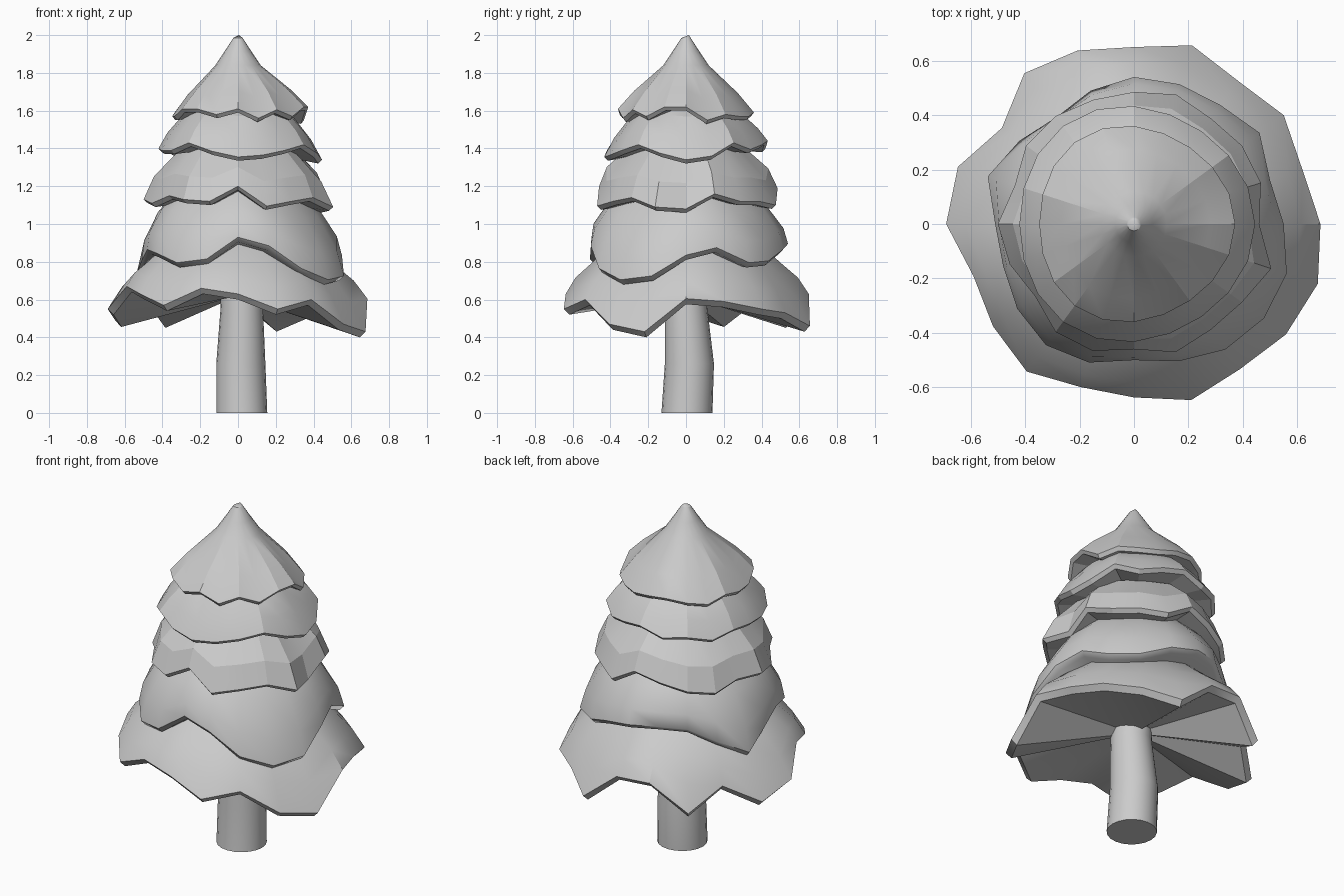
import bpy, bmesh, math
from math import cos, sin, pi, radians


def loft(name, rings, smooth, bottom=None, apex=None):
    """Skin stacked rings (top to bottom); ends close to a point or a cap."""
    bm = bmesh.new()
    loops = [[bm.verts.new(p) for p in ring] for ring in rings]
    n = len(loops[0])
    for a, b in zip(loops, loops[1:]):
        for i in range(n):
            j = (i + 1) % n
            bm.faces.new((a[i], b[i], b[j], a[j]))
    for loop, tip in ((loops[0], apex), (loops[-1], bottom)):
        if tip is None:
            bm.faces.new(loop)
        else:
            t = bm.verts.new(tip)
            for i in range(n):
                bm.faces.new((loop[i], loop[(i + 1) % n], t))
    bmesh.ops.recalc_face_normals(bm, faces=bm.faces)
    me = bpy.data.meshes.new(name)
    bm.to_mesh(me)
    bm.free()
    ob = bpy.data.objects.new(name, me)
    bpy.context.collection.objects.link(ob)
    bpy.ops.object.select_all(action='DESELECT')
    ob.select_set(True)
    bpy.context.view_layer.objects.active = ob
    bpy.ops.object.shade_smooth_by_angle(angle=radians(smooth))
    return ob


def tier(name, profile, radii, lows, smooth, apex, under, lip=0.02, inset=0.955):
    """Skirt of branches: profile rows are (radius, z, waviness)."""
    n = len(lows)
    if not isinstance(radii, list):
        # plain radius with small regular bumps
        radii = [radii + 0.012 * cos(3 * 2 * pi * i / n) for i in range(n)]
    r_mean, z_mean = sum(radii) / n, sum(lows) / n
    ang = [2 * pi * i / n for i in range(n)]
    rings = []
    for r, z, w in profile:
        row = []
        for i, a in enumerate(ang):
            rr = r * (1 + w * (radii[i] / r_mean - 1))
            row.append((rr * cos(a), rr * sin(a), z + w * (lows[i] - z_mean)))
        rings.append(row)
    # outer rim, then the inset lower lip
    for f, dz in ((1.0, lip), (inset, 0.0)):
        rings.append([(f * r * cos(a), f * r * sin(a), z + dz)
                      for r, a, z in zip(radii, ang, lows)])
    return loft(name, rings, smooth, (0, 0, under), apex)


# Trunk, slightly bent
path = [(0.01, 0.0, 0.72, 0.105), (0.02, 0.0, 0.56, 0.112),
        (0.015, 0.018, 0.26, 0.13), (0.02, 0.005, 0.0, 0.135)]
loft("trunk", [[(x + r * cos(2 * pi * i / 20), y + r * sin(2 * pi * i / 20), z)
                for i in range(20)] for x, y, z, r in path], 40)

# Branch tiers, bottom to top; values run counter-clockwise from +x
tier("branches_bottom",
     [(0.2, 1.0, 0), (0.4, 0.88, 0.1), (0.51, 0.77, 0.3), (0.6, 0.675, 0.65)],
     [.685, .65, .68, .65, .69, .65, .67, .685, .60, .68,
      .69, .62, .64, .67, .63, .637, .68, .66, .69, .71],
     [.575, .56, .52, .50, .43, .60, .61, .45, .56, .455,
      .52, .64, .60, .54, .63, .60, .52, .57, .44, .40],
     35, (0, 0, 1.02), 0.62, 0.03)

tier("branches_lower",
     [(0.15, 1.3, 0), (0.31, 1.2, 0.1), (0.43, 1.07, 0.3), (0.515, 0.93, 0.7)],
     [.55, .525, .57, .54, .54, .54, .515, .485, .52, .565,
      .51, .505, .53, .55, .535, .50, .53, .57, .59, .59],
     [.81, .85, .77, .78, .84, .87, .88, .86, .79, .71,
      .78, .84, .82, .77, .79, .905, .86, .74, .68, .70],
     50, (0, 0, 1.33), 0.84, 0.025)

tier("branches_middle",
     [(0.12, 1.5, 0), (0.3, 1.4, 0.2), (0.435, 1.25, 0.7)],
     [.46, .49, .49, .48, .50, .485, .48, .49, .49, .46,
      .50, .48, .45, .49, .49, .46, .495, .48, .49, .53],
     [1.06, 1.14, 1.10, 1.10, 1.08, 1.17, 1.13, 1.09, 1.07, 1.11,
      1.11, 1.09, 1.13, 1.11, 1.10, 1.18, 1.075, 1.10, 1.12, 1.07],
     16, (0, 0, 1.53), 1.15)

tier("branches_upper",
     [(0.1, 1.7, 0), (0.29, 1.58, 0.2), (0.38, 1.48, 0.6)], 0.433,
     [1.32, 1.34, 1.41, 1.375, 1.40, 1.42, 1.38, 1.39, 1.36, 1.39,
      1.38, 1.37, 1.37, 1.41, 1.365, 1.335, 1.345, 1.37, 1.40, 1.355],
     16, (0, 0, 1.73), 1.41)

tier("branches_top",
     [(0.025, 1.985, 0), (0.07, 1.915, 0), (0.12, 1.84, 0), (0.275, 1.69, 0.6)], 0.36,
     [1.60, 1.53, 1.56, 1.55, 1.55, 1.57, 1.58, 1.56, 1.54, 1.57,
      1.55, 1.55, 1.59, 1.59, 1.56, 1.59, 1.54, 1.585, 1.55, 1.60],
     20, (0.005, 0.015, 2.0), 1.6)
